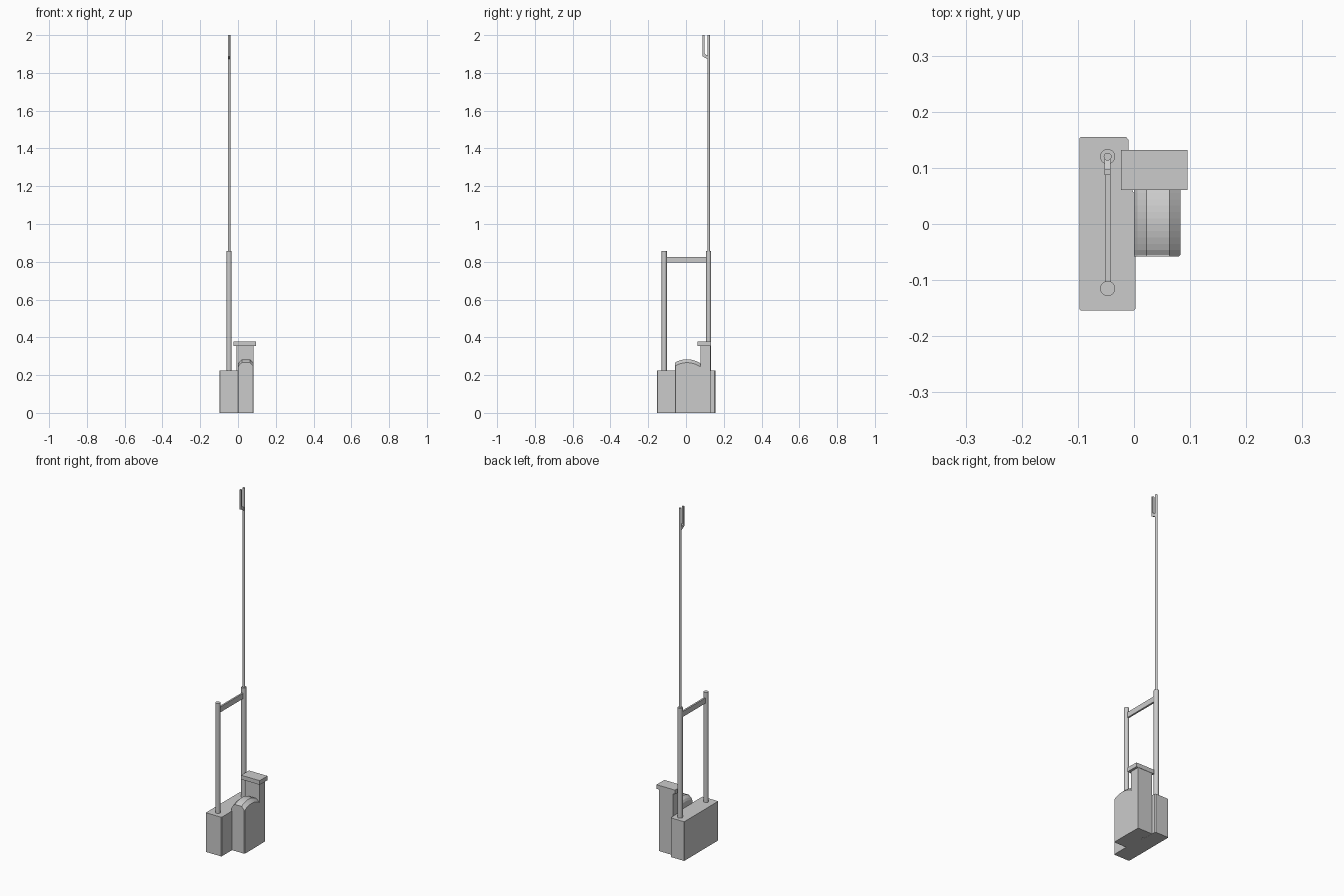
import bpy, bmesh, math
from mathutils import Vector

if "Cube" in bpy.data.objects:
    bpy.data.objects.remove(bpy.data.objects["Cube"])


def make_object(name, bm):
    bmesh.ops.recalc_face_normals(bm, faces=bm.faces)
    mesh = bpy.data.meshes.new(name)
    bm.to_mesh(mesh)
    bm.free()
    obj = bpy.data.objects.new(name, mesh)
    bpy.context.collection.objects.link(obj)
    return obj


def loft(name, sections):
    """Skin equal-length closed sections and cap both ends."""
    bm = bmesh.new()
    rings = [[bm.verts.new(p) for p in s] for s in sections]
    n = len(rings[0])
    for a, b in zip(rings, rings[1:]):
        for i in range(n):
            j = (i + 1) % n
            bm.faces.new((a[i], a[j], b[j], b[i]))
    bm.faces.new(rings[0])
    bm.faces.new(rings[-1])
    return make_object(name, bm)


def box(name, x0, x1, y0, y1, z0, z1):
    outline = [(x0, y0), (x1, y0), (x1, y1), (x0, y1)]
    return loft(name, [[(x, y, z) for x, y in outline] for z in (z0, z1)])


def rod(name, x, y, z0, z1, radius, sides):
    ring = [(x + radius * math.cos(2 * math.pi * i / sides),
             y + radius * math.sin(2 * math.pi * i / sides)) for i in range(sides)]
    obj = loft(name, [[(px, py, z) for px, py in ring] for z in (z0, z1)])
    for p in obj.data.polygons:
        p.use_smooth = abs(p.normal.z) < 0.5
    for e in obj.data.edges:
        a, b = (obj.data.vertices[v].co.z for v in e.vertices)
        e.use_edge_sharp = abs(a - b) < 1e-5
    return obj


ROD_X = -0.047

# Main case, stepped in beside the column, with small corner chamfers
outline = [(-0.095, -0.154), (0.0, -0.154), (0.003, -0.151), (0.003, 0.05),
           (-0.01, 0.072), (-0.01, 0.150), (-0.014, 0.155), (-0.095, 0.155),
           (-0.097, 0.153), (-0.097, -0.152)]
loft("main_case", [[(x, y, z) for x, y in outline] for z in (0, 0.225)])

# Side housing with arched, chamfered top
sections = []
y0, y1, steps = -0.058, 0.078, 12
for i in range(steps + 1):
    y = y0 + (y1 - y0) * i / steps
    z = 0.284 - 0.018 * ((y - 0.005) / 0.065) ** 2
    trim = 0.003 if i == 0 else 0
    sections.append([(0.0, y, 0), (0.0, y, z - 0.026), (0.006, y, z - 0.014),
                     (0.022, y, z), (0.063, y, z), (0.083 - trim, y, z - 0.018),
                     (0.083 - trim, y, 0)])
    if i == 0:
        sections.append([(0.083 if x > 0.07 else x, yy + 0.003, zz)
                         for x, yy, zz in sections[0]])
loft("side_housing", sections)

# Column and its cap
box("column", -0.009, 0.082, 0.076, 0.130, 0, 0.354)
box("column_cap", -0.023, 0.095, 0.061, 0.132, 0.354, 0.378)

# Two uprights joined by a flat bar
for name, y in (("front_upright", -0.115), ("rear_upright", 0.12)):
    rod(name, ROD_X, y, 0.22, 0.856, 0.0135, 20)
box("cross_bar", ROD_X - 0.005, ROD_X + 0.005, -0.108, 0.112, 0.795, 0.826)

# Tall mast with a hook near the tip
rod("mast", ROD_X, 0.12, 0.85, 2.0, 0.007, 16)
hook = [(0.087, 2.0), (0.087, 1.888), (0.116, 1.872), (0.116, 1.890),
        (0.097, 1.903), (0.097, 2.0)]
loft("mast_hook", [[(ROD_X + s * 0.0055, y, z) for y, z in hook] for s in (-1, 1)])
